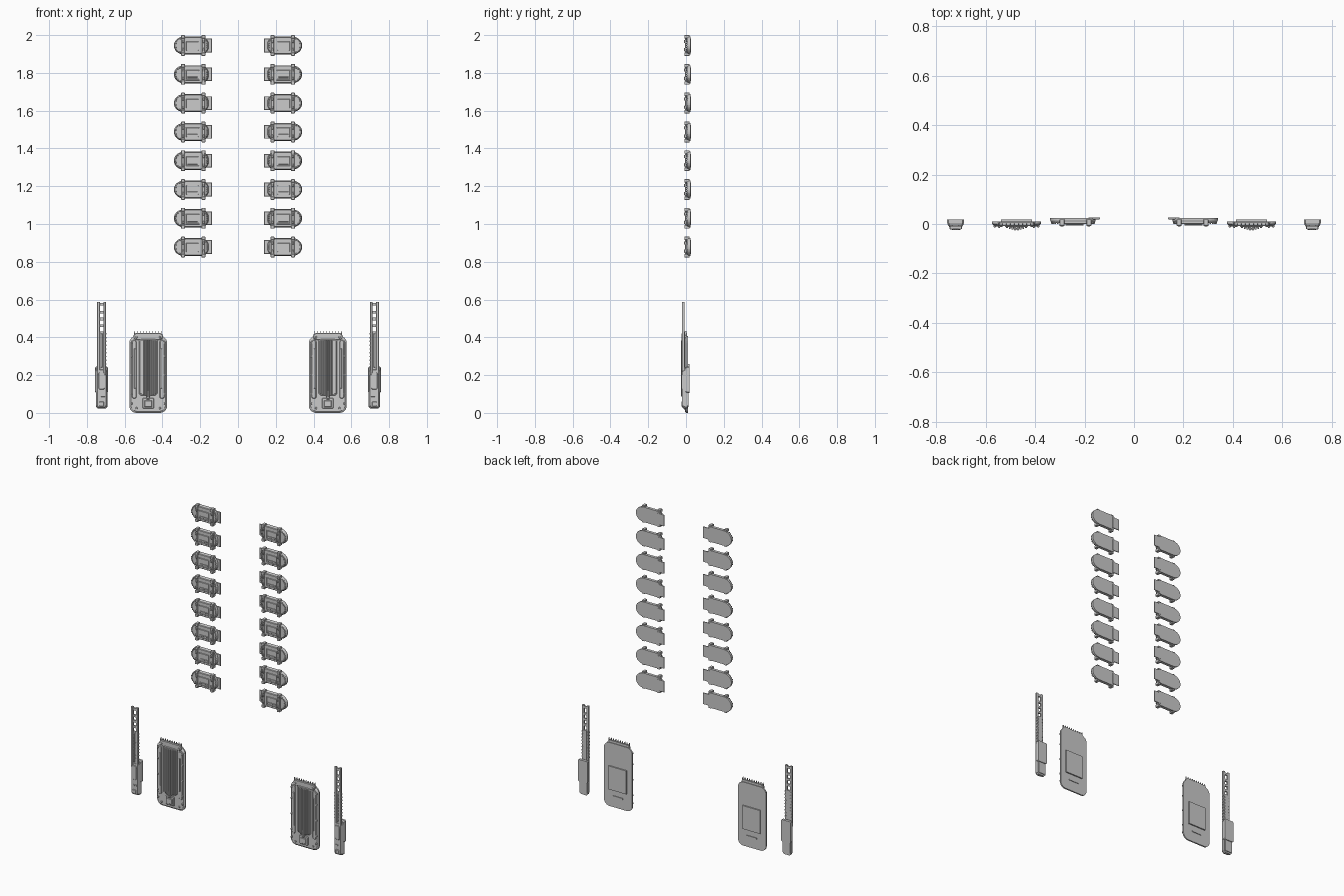
import bpy, bmesh, math

PITCH = 0.1524  # vertical spacing of the pods
POD_Z = 0.878   # centre of the lowest pod


def rect(x0, x1, z0, z1, cut=0.0):
    """Rectangle outline in x/z, optionally with cut corners."""
    if not cut:
        return [(x0, z0), (x1, z0), (x1, z1), (x0, z1)]
    return [(x0 + cut, z0), (x1 - cut, z0), (x1, z0 + cut), (x1, z1 - cut),
            (x1 - cut, z1), (x0 + cut, z1), (x0, z1 - cut), (x0, z0 + cut)]


def rounded(x0, x1, z0, z1, rl, rr, rz, n=8):
    """Rectangle with elliptical corners: rl/rr are the left/right x radii."""
    pts = []
    for cx, cz, rx, a0 in ((x1 - rr, z1 - rz, rr, 0), (x0 + rl, z1 - rz, rl, 90),
                           (x0 + rl, z0 + rz, rl, 180), (x1 - rr, z0 + rz, rr, 270)):
        for i in range(n + 1):
            a = math.radians(a0 + 90 * i / n)
            pts.append((cx + rx * math.cos(a), cz + rz * math.sin(a)))
    return pts


def prism(bm, pts, front, back, inset=0.0, depth=None):
    """Extrude an outline along y; the front edge can be chamfered by inset."""
    xs, zs = [p[0] for p in pts], [p[1] for p in pts]
    cx, cz = (min(xs) + max(xs)) / 2, (min(zs) + max(zs)) / 2
    sx = 1 - 2 * inset / (max(xs) - min(xs))
    sz = 1 - 2 * inset / (max(zs) - min(zs))
    loops = [(back, 1, 1)]
    if inset:
        loops.append((front + (depth or inset), 1, 1))
    loops.append((front, sx, sz))
    rings = [[bm.verts.new((cx + (x - cx) * a, y, cz + (z - cz) * b)) for x, z in pts]
             for y, a, b in loops]
    bm.faces.new(rings[0])
    bm.faces.new(rings[-1][::-1])
    n = len(pts)
    for r, s in zip(rings, rings[1:]):
        for i in range(n):
            bm.faces.new((r[i], s[i], s[(i + 1) % n], r[(i + 1) % n]))


def part(name, solids, rows=1):
    """One object from several prisms, stacked in rows and mirrored in x."""
    bm = bmesh.new()
    for s in solids:
        prism(bm, *s)
    bmesh.ops.remove_doubles(bm, verts=bm.verts, dist=1e-6)
    bmesh.ops.recalc_face_normals(bm, faces=bm.faces)
    me = bpy.data.meshes.new(name)
    bm.to_mesh(me)
    bm.free()
    ob = bpy.data.objects.new(name, me)
    bpy.context.collection.objects.link(ob)
    if rows > 1:
        arr = ob.modifiers.new("rows", "ARRAY")
        arr.count = rows
        arr.use_relative_offset = False
        arr.use_constant_offset = True
        arr.constant_offset_displace = (0, 0, PITCH)
    ob.modifiers.new("mirror", "MIRROR").use_axis[0] = True
    return ob


# ---- pods: two columns of eight ----
Z = POD_Z
part("pod_body", [(rounded(-0.339, -0.155, Z - 0.048, Z + 0.048, 0.055, 0.04, 0.046),
                   0.004, 0.024, 0.006, 0.010)], 8)
part("pod_tab", [(rect(-0.185, -0.138, Z - 0.036, Z + 0.036), 0.019, 0.026, 0.002)], 8)
part("pod_cover", [(rect(-0.291, -0.179, Z - 0.046, Z + 0.046, 0.006), -0.001, 0.012, 0.003)], 8)

# straps with clips wrapping over the top and bottom edges
straps = []
for x in (-0.298, -0.190):
    straps.append((rect(x, x + 0.014, Z - 0.050, Z + 0.050), -0.004, 0.010, 0.002))
    for s in (-1, 1):
        zc = Z + s * 0.046
        straps.append((rect(x - 0.003, x + 0.017, zc - 0.009, zc + 0.009, 0.002), -0.009, 0.018, 0.002))
        straps.append((rect(x + 0.001, x + 0.013, Z + s * 0.022 - 0.008, Z + s * 0.022 + 0.008),
                       -0.011, 0, 0.002))
part("pod_strap", straps, 8)

# raised front panel with frame and handle bar
part("pod_panel", [
    (rect(-0.276, -0.206, Z - 0.028, Z + 0.022, 0.004), -0.004, 0.004, 0.002),
    (rect(-0.276, -0.206, Z - 0.032, Z - 0.026), -0.007, 0.004, 0.001),
    (rect(-0.278, -0.273, Z - 0.032, Z + 0.022), -0.006, 0.004, 0.001),
    (rect(-0.209, -0.204, Z - 0.032, Z + 0.022), -0.006, 0.004, 0.001),
    (rect(-0.268, -0.214, Z - 0.019, Z - 0.012), -0.007, 0.004, 0.001)], 8)

# small grip blocks around both rounded ends
grips = []
for i in range(9):
    a = math.radians(-64 + 16 * i)
    for cx, rx, s in ((-0.291, 0.041, -1), (-0.186, 0.024, 1)):
        x, z = cx + s * rx * math.cos(a), Z + 0.039 * math.sin(a)
        grips.append((rect(x - 0.0035, x + 0.0035, z - 0.003, z + 0.003), 0.001, 0.010, 0.001))
part("pod_grips", grips, 8)

# ---- large panels ----
C = -0.4755  # panel centre
part("panel_body", [(rounded(C - 0.100, C + 0.100, 0.0, 0.408, 0.038, 0.038, 0.038, 6),
                     -0.006, 0.010, 0.008, 0.007)])
part("panel_head", [(rect(C - 0.078, C + 0.078, 0.385, 0.422, 0.012), -0.009, 0.006, 0.003)])
part("panel_back_box", [(rect(C - 0.0625, C + 0.0625, 0.11, 0.26), 0.008, 0.018),
                        (rect(C - 0.035, C + 0.035, 0.066, 0.074), 0.008, 0.014)])
part("panel_teeth", [([(x - 0.0035, 0.405), (x + 0.0035, 0.405), (x + 0.001, 0.434), (x - 0.001, 0.434)],
                      -0.005, 0.003)
                     for x in (C - 0.072 + 0.016 * i for i in range(10))])

# long front ribs, the middle ones proudest
ribs = []
for i in range(8):
    x = C - 0.038 + 0.076 * i / 7
    mid = 1 - abs(i - 3.5) / 3.5
    ribs.append((rect(x - 0.0038, x + 0.0038, 0.100 - 0.015 * mid, 0.385), -0.017 - 0.010 * mid, 0, 0.002))
part("panel_ribs", ribs)
part("panel_rib_base", [(rect(C - 0.048, C + 0.048, 0.092, 0.392, 0.01), -0.012, 0, 0.004)])

# side rails, bosses and edge fins
sides = []
for s in (-1, 1):
    x = C + s * 0.074
    sides.append((rect(x - 0.013, x + 0.013, 0.075, 0.385, 0.008), -0.011, 0, 0.003))
    sides.append((rect(x - s * 0.004 - 0.004, x - s * 0.004 + 0.004, 0.13, 0.34), -0.016, 0, 0.002))
    for z in (0.05, 0.10, 0.20, 0.30, 0.37):
        sides.append((rect(C + s * 0.088 - 0.005, C + s * 0.088 + 0.005, z - 0.006, z + 0.006, 0.002),
                      -0.014, 0, 0.002))
    for z in (0.025, 0.40):
        sides.append((rounded(C + s * 0.062 - 0.006, C + s * 0.062 + 0.006, z - 0.006, z + 0.006,
                              0.006, 0.006, 0.006, 3), -0.012, 0, 0.002))
part("panel_side_rails", sides)

# connector at the foot of the ribs
part("panel_connector", [
    (rect(C - 0.030, C + 0.030, 0.022, 0.080, 0.004), -0.014, 0, 0.003),
    (rect(C - 0.019, C + 0.019, 0.032, 0.066), -0.019, 0, 0.002),
    (rect(C - 0.008, C + 0.008, 0.072, 0.115), -0.022, 0, 0.003)])

# ---- slim sticks ----
S = -0.722  # stick centre
rails = []
for s in (-1, 1):
    x = S + s * 0.0165
    rails.append((rect(x - 0.007, x + 0.007, 0.20, 0.588), -0.022, -0.009, 0.002))
part("stick_rails", rails)
part("stick_web", [(rect(S - 0.012, S + 0.012, 0.20, 0.43), -0.018, -0.005)] +
     [(rect(S - 0.011, S + 0.011, z, z + 0.014), -0.020, -0.010)
      for z in (0.455, 0.49, 0.525, 0.568)])
part("stick_ridge", [(rect(S - 0.004, S + 0.004, 0.24, 0.42), -0.025, -0.010, 0.002)] +
     [(rect(S - 0.025, S + 0.025, z, z + 0.007), -0.020, -0.007) for z in
      (0.255 + 0.02 * i for i in range(9))])

# handle: tapered front shell, deeper housing behind
part("stick_handle", [(rect(S - 0.030, S + 0.030, 0.022, 0.236, 0.010), -0.021, 0.008, 0.008, 0.018)])
part("stick_housing", [(rect(S - 0.034, S + 0.034, 0.105, 0.245, 0.006), -0.006, 0.018, 0.004, 0.010),
                       (rect(S - 0.026, S + 0.026, 0.032, 0.11, 0.006), 0.0, 0.013)])
part("stick_details", [
    (rect(S - 0.016, S + 0.016, 0.125, 0.215, 0.004), -0.024, -0.010, 0.002),
    (rect(S - 0.004, S + 0.018, 0.085, 0.093), -0.024, -0.010, 0.001),
    (rect(S - 0.012, S + 0.012, 0.034, 0.060, 0.003), -0.024, -0.010, 0.002)])
